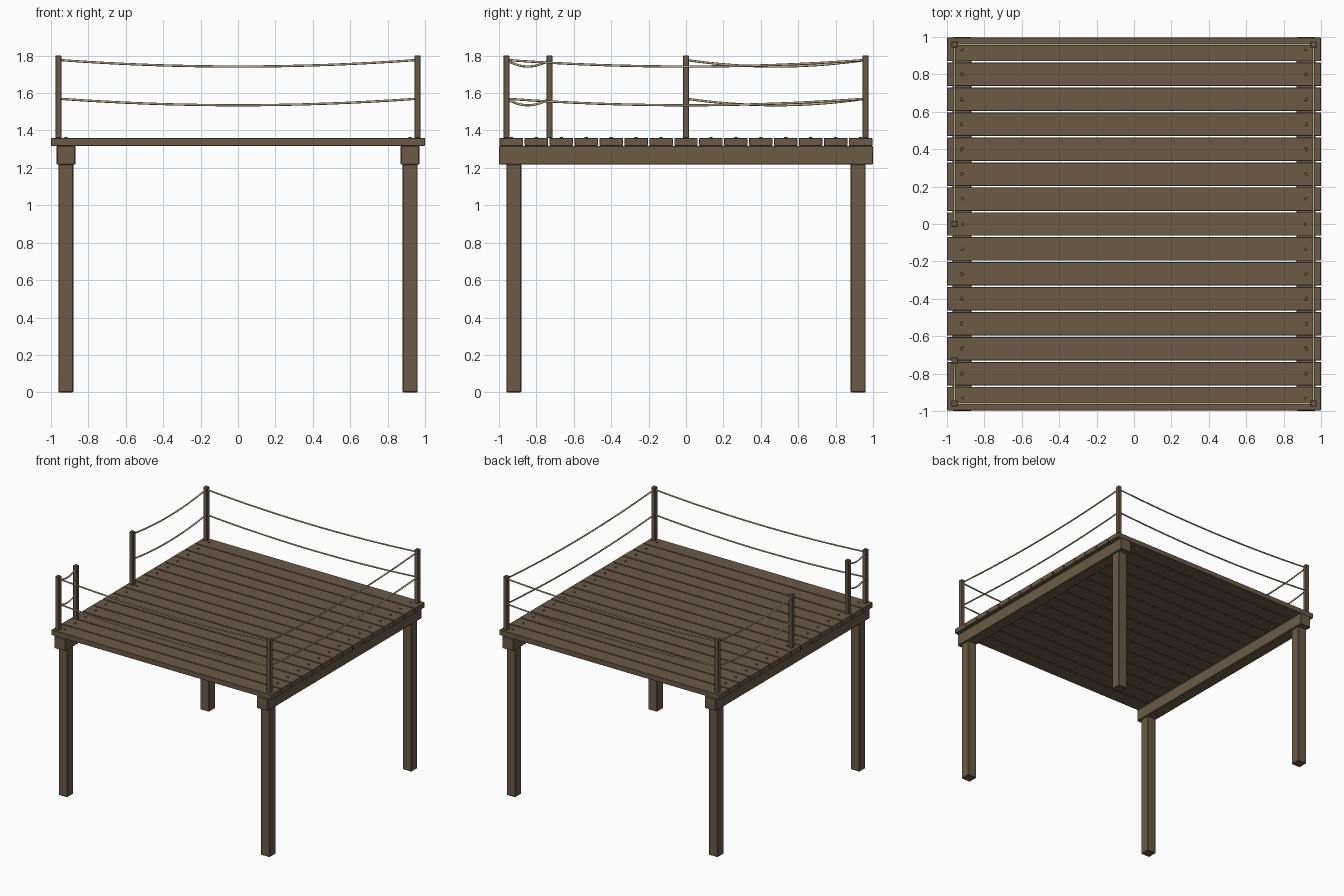
import bpy, bmesh
from mathutils import Matrix, Vector

if "Cube" in bpy.data.objects:
    bpy.data.objects.remove(bpy.data.objects["Cube"])


def material(name, rgb):
    m = bpy.data.materials.new(name)
    m.diffuse_color = (*rgb, 1)
    m.use_nodes = True
    m.node_tree.nodes["Principled BSDF"].inputs["Base Color"].default_value = m.diffuse_color
    return m


WOOD = material("brown wood", (0.150, 0.102, 0.061))
NAIL = material("dark nail", (0.115, 0.085, 0.058))
ROPE = material("tan rope", (0.50, 0.43, 0.27))


def add_mesh(name, bm, mat):
    me = bpy.data.meshes.new(name)
    bm.to_mesh(me)
    bm.free()
    ob = bpy.data.objects.new(name, me)
    me.materials.append(mat)
    bpy.context.collection.objects.link(ob)
    return ob


def box(name, centre, size, bevel=0.003):
    bm = bmesh.new()
    bmesh.ops.create_cube(bm, size=1, matrix=Matrix.Translation(centre) @ Matrix.Diagonal((*size, 1)))
    ob = add_mesh(name, bm, WOOD)
    mod = ob.modifiers.new("soft edges", 'BEVEL')
    mod.width = bevel
    mod.segments = 1
    return ob


# Legs and the two beams resting on them
for sx, xn in ((-1, "left"), (1, "right")):
    for sy, yn in ((-1, "front"), (1, "back")):
        box(f"{yn}_{xn}_leg", (0.92 * sx, 0.92 * sy, 0.61), (0.08, 0.08, 1.22), 0.004)
    box(f"{xn}_beam", (0.92 * sx, 0, 1.268), (0.10, 2.0, 0.10), 0.004)

# Deck planks with a nail at each end
COUNT = 15
PITCH = 2 / COUNT
for i in range(COUNT):
    y = -1 + PITCH * (i + 0.5)
    box(f"plank_{i + 1}", (0, y, 1.339), (2.0, PITCH - 0.008, 0.042), 0.002)
    bm = bmesh.new()
    for x in (-0.92, 0.92):
        bmesh.ops.create_cone(bm, cap_ends=True, segments=10, radius1=0.011, radius2=0.008,
                              depth=0.012, matrix=Matrix.Translation((x, y, 1.359)))
    add_mesh(f"plank_nails_{i + 1}", bm, NAIL)

# Railing posts, with an opening on the left side
E = 0.96
posts = [(E, -E), (E, E), (-E, E), (-E, 0), (-E, -0.73), (-E, -E)]
for i, (x, y) in enumerate(posts):
    box(f"railing_post_{i + 1}", (x, y, 1.58), (0.034, 0.034, 0.44))


# Sagging ropes between neighbouring posts
def rope(name, a, b, z, sag=0.035, steps=16):
    cu = bpy.data.curves.new(name, 'CURVE')
    cu.dimensions = '3D'
    cu.bevel_depth = 0.006
    cu.bevel_resolution = 2
    cu.use_fill_caps = True
    sp = cu.splines.new('POLY')
    sp.points.add(steps)
    for k, p in enumerate(sp.points):
        t = k / steps
        xy = Vector(a).lerp(Vector(b), t)
        p.co = (xy.x, xy.y, z - sag * 4 * t * (1 - t), 1)
    sp.use_smooth = True
    cu.materials.append(ROPE)
    ob = bpy.data.objects.new(name, cu)
    bpy.context.collection.objects.link(ob)


for i in range(len(posts)):
    if i == 3:  # entrance gap
        continue
    a, b = posts[i], posts[(i + 1) % len(posts)]
    rope(f"upper_rope_{i + 1}", a, b, 1.777)
    rope(f"lower_rope_{i + 1}", a, b, 1.57)
